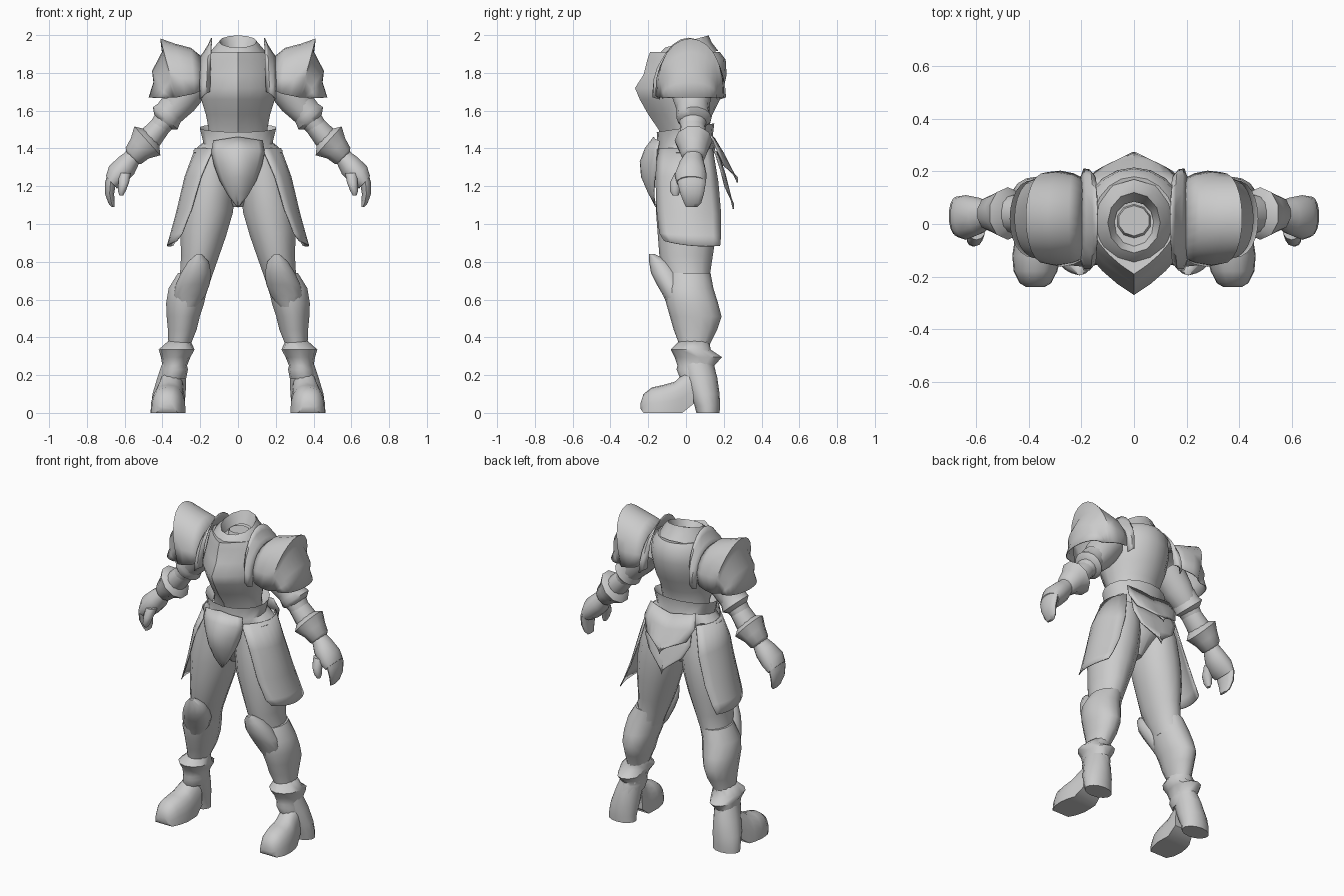
import bpy, bmesh, math

steel = bpy.data.materials.new("plain_grey")
steel.diffuse_color = (0.6, 0.6, 0.6, 1)


def grid(name, rows, mirror=False, closed=False, caps=False, thick=0):
    """Skin a list of equal point rows."""
    bm = bmesh.new()
    vs = [[bm.verts.new(p) for p in r] for r in rows]
    n = len(rows[0])
    for a, b in zip(vs, vs[1:]):
        for i in range(n if closed else n - 1):
            j = (i + 1) % n
            bm.faces.new((a[i], a[j], b[j], b[i]))
    if caps:
        bm.faces.new(vs[0])
        bm.faces.new(vs[-1])
    bmesh.ops.remove_doubles(bm, verts=bm.verts, dist=0.0005)
    bmesh.ops.recalc_face_normals(bm, faces=bm.faces)
    me = bpy.data.meshes.new(name)
    bm.to_mesh(me)
    bm.free()
    me.materials.append(steel)
    ob = bpy.data.objects.new(name, me)
    bpy.context.collection.objects.link(ob)
    if thick:
        m = ob.modifiers.new("thickness", 'SOLIDIFY')
        m.thickness, m.offset = thick, 0
    if mirror:
        m = ob.modifiers.new("other_side", 'MIRROR')
        m.use_mirror_merge = False
    return ob


def loft(name, rings, lean=0, n=14, tilt=0, ridge=0, mirror=True, caps=True, thick=0):
    """Rings are (x, z, half width, front y, back y); lean turns them about y."""
    rows, a = [], math.radians(lean)
    for x, z, w, yf, yb in rings:
        row = []
        for i in range(n):
            t = math.tau * i / n
            c, s = math.sin(t), -math.cos(t)
            if s < 0:  # sharpen the front into a keel
                s = (1 - ridge) * s - ridge * (1 - abs(c))
            y = (yf + yb) / 2 + (yb - yf) / 2 * s
            row.append((x + w * c * math.cos(a), y, z + w * c * math.sin(a) + tilt * y))
        rows.append(row)
    return grid(name, rows, mirror, True, caps, thick)


def arch(name, stations, n=12, power=0.8, thick=0.006):
    """Arches over x; stations are (top x, foot x, top z, foot z, front y, back y)."""
    rows = []
    for xt, xb, zt, zb, yf, yb in stations:
        row = []
        for i in range(n + 1):
            t = math.pi * i / n
            s = max(math.sin(t), 0) ** power
            row.append((xb + (xt - xb) * s, (yf + yb) / 2 - (yb - yf) / 2 * math.cos(t),
                        zb + (zt - zb) * s))
        rows.append(row)
    return grid(name, rows, True, thick=thick)


def plate(name, rows, drop=0.0):
    """Bowed plate on the centre line; rows are (z, half width, centre y, edge y)."""
    us = [i / 5 - 1 for i in range(11)]
    grid(name, [[(w * u, yc + (ye - yc) * u * u, z + drop * abs(u)) for u in us]
                for z, w, yc, ye in rows], thick=0.006)


# Breastplate and neck
loft("breastplate", [(0, 1.40, .16, -.12, .12), (0, 1.50, .155, -.145, .12),
     (0, 1.58, .17, -.20, .14), (0, 1.66, .195, -.245, .18), (0, 1.72, .205, -.27, .20),
     (0, 1.79, .205, -.225, .215), (0, 1.87, .19, -.205, .21), (0, 1.91, .16, -.19, .18),
     (0, 1.90, .12, -.14, .13)], n=20, ridge=.5, mirror=False)
loft("neck", [(0, 1.84, .085, -.08, .09), (0, 1.92, .06, -.045, .07)], n=10, mirror=False)
loft("collar", [(0, 1.87, .16, -.18, .17), (0, 1.925, .14, -.17, .135),
     (0, 1.965, .10, -.11, .12), (0, 1.90, .075, -.07, .085)], n=12, tilt=.28,
     mirror=False, caps=False)

# Shoulder straps with a raised point, then the flared shoulder guards
arch("shoulder_strap", [(.14, .15, 1.985, 1.70, -.15, .18), (.155, .17, 1.95, 1.69, -.175, .205),
     (.18, .19, 1.91, 1.67, -.175, .21), (.21, .20, 1.87, 1.66, -.14, .18)], power=.9)
arch("shoulder_guard", [(.19, .19, 1.88, 1.71, -.13, .17), (.25, .23, 1.93, 1.69, -.15, .19),
     (.33, .28, 1.95, 1.68, -.16, .20), (.41, .325, 1.98, 1.67, -.15, .195),
     (.40, .34, 1.91, 1.67, -.135, .18), (.452, .355, 1.81, 1.67, -.13, .17),
     (.445, .365, 1.75, 1.67, -.125, .165), (.47, .375, 1.67, 1.665, -.125, .165)])

# Arms
loft("upper_arm", [(.22, 1.77, .10, -.08, .13), (.30, 1.66, .092, -.07, .13),
     (.36, 1.58, .07, -.04, .12), (.42, 1.51, .055, -.03, .10)], lean=42)
loft("elbow_guard", [(.34, 1.63, .075, -.05, .12), (.365, 1.585, .08, -.05, .125),
     (.385, 1.56, .09, -.05, .135), (.40, 1.54, .06, -.03, .11)], lean=42)
loft("forearm", [(.40, 1.53, .055, -.03, .10), (.46, 1.46, .065, -.035, .11),
     (.58, 1.33, .045, -.01, .085)], lean=42)
loft("gauntlet_cuff", [(.455, 1.46, .06, -.03, .10), (.48, 1.44, .108, -.06, .14),
     (.52, 1.40, .075, -.04, .12), (.555, 1.36, .062, -.025, .105),
     (.565, 1.35, .045, -.01, .085)], lean=48, n=10)

# Hands
loft("palm", [(.55, 1.36, .045, -.01, .085), (.59, 1.31, .062, -.04, .10),
     (.64, 1.26, .065, -.06, .11), (.67, 1.22, .045, -.05, .105)], lean=48)
loft("fingers", [(.66, 1.27, .03, -.04, .10), (.675, 1.22, .03, -.045, .105),
     (.68, 1.16, .025, -.03, .095), (.67, 1.11, .017, -.01, .08),
     (.662, 1.09, .008, .0, .06)])
loft("thumb", [(.60, 1.27, .035, -.06, .01), (.605, 1.22, .03, -.085, -.02),
     (.615, 1.175, .022, -.085, -.03), (.618, 1.15, .01, -.07, -.04)], n=10)

# Belt and pelvis
loft("belt", [(0, 1.35, .20, -.15, .15), (0, 1.385, .24, -.155, .155),
     (0, 1.43, .185, -.15, .14), (0, 1.51, .205, -.155, .15), (0, 1.46, .155, -.13, .12)],
     n=18, tilt=.15, mirror=False, caps=False)
loft("pelvis", [(0, 1.42, .18, -.14, .13), (0, 1.32, .20, -.15, .15),
     (0, 1.20, .12, -.14, .15), (0, 1.09, .03, -.06, .06)], mirror=False)

# Front shield and layered back plates
plate("front_shield", [(1.46, .13, -.17, -.14), (1.40, .14, -.215, -.15), (1.33, .125, -.242, -.155),
      (1.25, .095, -.235, -.165), (1.17, .05, -.20, -.17), (1.11, .003, -.165, -.16)], drop=-.02)
plate("upper_back_plate", [(1.44, .16, .155, .13), (1.36, .18, .205, .165),
      (1.28, .145, .245, .20), (1.22, .003, .272, .272)], drop=.03)
plate("lower_back_plate", [(1.36, .15, .175, .15), (1.25, .16, .21, .185),
      (1.17, .12, .23, .205), (1.08, .003, .25, .25)], drop=.03)


# Side skirts, each row bowed through a front, side and back point
def bow(f, s, b, n=8):
    row = []
    for i in range(n + 1):
        t = i / n
        k = ((1 - t) * (1 - 2 * t), 4 * t * (1 - t), t * (2 * t - 1))
        row.append([k[0] * p + k[1] * q + k[2] * r for p, q, r in zip(f, s, b)])
    return row


grid("side_skirt", [bow((.13, -.15, 1.40), (.225, 0, 1.40), (.17, .14, 1.40)),
     bow((.195, -.16, 1.25), (.28, .0, 1.25), (.21, .17, 1.22)),
     bow((.245, -.155, 1.08), (.325, .01, 1.06), (.265, .185, 1.05)),
     bow((.295, -.14, .95), (.358, .02, .94), (.315, .185, .94)),
     bow((.325, -.115, .91), (.374, .03, .885), (.345, .18, .885))], mirror=True, thick=.006)

# Legs
loft("thigh", [(.12, 1.36, .10, -.14, .14), (.14, 1.22, .13, -.155, .17),
     (.162, 1.08, .14, -.16, .17), (.185, .95, .125, -.15, .16), (.205, .82, .10, -.14, .14),
     (.225, .72, .085, -.11, .125), (.25, .64, .085, -.08, .13)], lean=8)
loft("greave", [(.235, .74, .085, -.10, .13), (.265, .66, .105, -.11, .145),
     (.28, .58, .103, -.105, .17), (.29, .51, .09, -.085, .188), (.295, .44, .078, -.065, .165),
     (.31, .36, .06, -.035, .125), (.315, .30, .055, -.03, .12)])
loft("knee_cap", [(.205, .84, .015, -.195, -.165), (.21, .80, .055, -.195, -.08),
     (.222, .74, .08, -.185, -.03), (.24, .68, .09, -.155, .0),
     (.258, .62, .085, -.12, .0), (.27, .56, .05, -.095, .0)], n=12)
loft("ankle_guard", [(.31, .38, .06, -.035, .125), (.325, .335, .095, -.08, .13),
     (.33, .295, .078, -.06, .19), (.335, .25, .065, -.045, .15), (.335, .23, .07, -.05, .155),
     (.345, .18, .07, -.03, .165)], n=12)

# Boots
loft("boot_heel", [(.335, .27, .065, -.03, .14), (.35, .19, .078, -.01, .165),
     (.365, .10, .09, .02, .178), (.372, .04, .09, .045, .18), (.372, 0, .09, .055, .178)])
feet = [(-.24, .375, .035, .055), (-.225, .375, .06, .10), (-.18, .375, .083, .135),
        (-.12, .37, .093, .148), (-.06, .366, .088, .165), (-.02, .36, .08, .20),
        (.04, .352, .068, .24)]
rows = []
for y, cx, w, h in feet:
    low = .02 if y < -.23 else max(0, (y + .02) * .8)
    rows.append([(cx + w * math.copysign(abs(math.cos(t)) ** .8, math.cos(t)), y,
                  low + (h - low) * max(math.sin(t), 0) ** .8)
                 for t in (math.pi * i / 10 for i in range(11))])
grid("boot_foot", rows, mirror=True, closed=True, caps=True)

# Smooth shading with crisp plate edges
for ob in bpy.context.scene.objects:
    ob.select_set(True)
    bpy.context.view_layer.objects.active = ob
bpy.ops.object.shade_smooth_by_angle(angle=math.radians(48))
